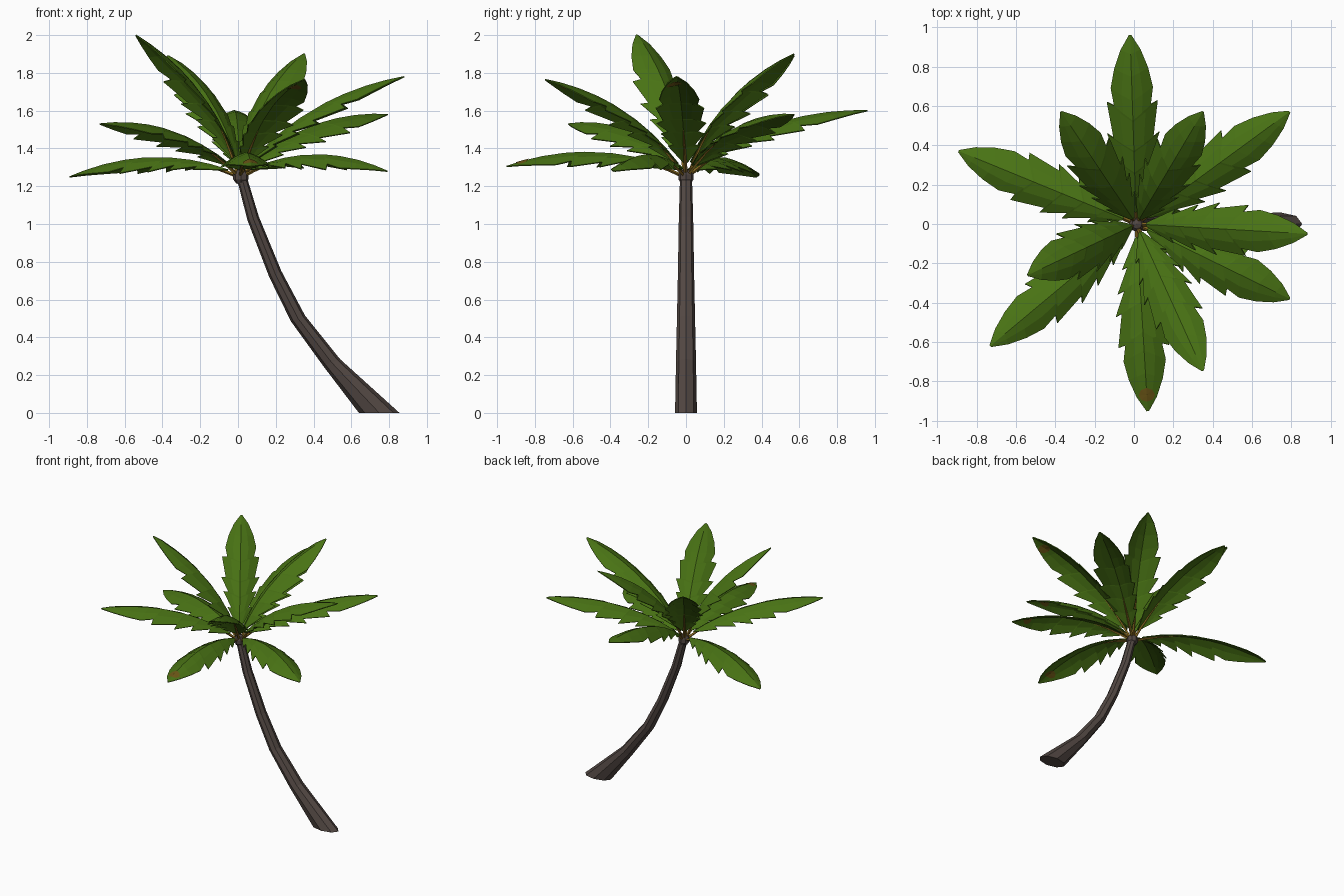
import bpy, bmesh, math
from mathutils import Vector

if "Cube" in bpy.data.objects:
    bpy.data.objects.remove(bpy.data.objects["Cube"])


def material(name, rgb):
    m = bpy.data.materials.new(name)
    m.diffuse_color = (*rgb, 1)
    m.use_nodes = True
    m.node_tree.nodes["Principled BSDF"].inputs["Base Color"].default_value = m.diffuse_color
    return m


GREEN = material("leaf green", (0.066, 0.17, 0.007))
BARK = material("bark brown", (0.085, 0.064, 0.056))
STALK = material("stalk ochre", (0.24, 0.14, 0.015))
SPOT = material("dry leaf brown", (0.15, 0.095, 0.008))


def make(name, verts, faces, mat):
    me = bpy.data.meshes.new(name)
    me.from_pydata([tuple(v) for v in verts], [], faces)
    me.materials.append(mat)
    ob = bpy.data.objects.new(name, me)
    bpy.context.collection.objects.link(ob)
    bm = bmesh.new()
    bm.from_mesh(me)
    bmesh.ops.recalc_face_normals(bm, faces=bm.faces)
    bm.to_mesh(me)
    bm.free()
    return ob


def tube(name, rings, mat):
    """Closed skin through a list of equal-sized rings."""
    n = len(rings[0])
    verts = [v for r in rings for v in r]
    faces = [(i * n + j, i * n + (j + 1) % n, (i + 1) * n + (j + 1) % n, (i + 1) * n + j)
             for i in range(len(rings) - 1) for j in range(n)]
    faces += [tuple(range(n))[::-1], tuple(range(len(verts) - n, len(verts)))]
    return make(name, verts, faces, mat)


# Trunk: slanted rings given by left edge, right edge (x, z) and half depth
SECTIONS = [((0.64, 0), (0.855, 0), 0.058), ((0.45, 0.25), (0.54, 0.285), 0.053),
            ((0.28, 0.485), (0.355, 0.515), 0.048), ((0.165, 0.72), (0.23, 0.75), 0.043),
            ((0.05, 1.02), (0.11, 1.04), 0.038), ((-0.005, 1.235), (0.048, 1.245), 0.032)]
rings = []
for (x0, z0), (x1, z1), hy in SECTIONS:
    ring = []
    for k in range(8):
        a = math.tau * k / 8
        f = 0.5 + 0.5 * math.cos(a)
        ring.append(Vector((x0 + (x1 - x0) * f, hy * math.sin(a), z0 + (z1 - z0) * f)))
    rings.append(ring)
tube("trunk", rings, BARK)

# Crown knob where the leaves join
bpy.ops.mesh.primitive_uv_sphere_add(segments=8, ring_count=5, radius=0.043, location=(0.015, 0, 1.25))
knob = bpy.context.object
knob.name = "crown_knob"
knob.data.materials.append(BARK)

ROOT = Vector((0.012, 0, 1.262))
# Blade rows: position on midrib, position on edge, half width (toothed outline)
ROWS = [(0.07, 0.08, 0.012), (0.17, 0.24, 0.085), (0.18, 0.23, 0.058), (0.29, 0.37, 0.115),
        (0.30, 0.355, 0.08), (0.41, 0.49, 0.132), (0.42, 0.475, 0.10), (0.57, 0.655, 0.128),
        (0.58, 0.645, 0.092), (0.68, 0.73, 0.106), (0.80, 0.83, 0.085), (0.91, 0.925, 0.05),
        (1.0, 1.0, 0.005)]


def leaf_surface(tip):
    """Arched, ridged leaf: function of length t, sideways u and lift."""
    d = Vector(tip) - ROOT
    length = d.length
    d.normalize()
    side = d.cross(Vector((0, 0, 1))).normalized()
    n = side.cross(d)

    def point(t, u, lift=0.0):
        drop = 0.25 * abs(u) + 2.5 * u * u
        return ROOT + d * length * t + side * u + n * (0.38 * t * (1 - t) - drop + lift)
    return point


def leaf(i, tip, spots):
    p = leaf_surface(tip)
    # blade
    verts = [p(ts + (te - ts) * abs(c), c * hw)
             for ts, te, hw in ROWS for c in (-1, -0.5, 0, 0.5, 1)]
    faces = [(r * 5 + c, r * 5 + c + 1, r * 5 + c + 6, r * 5 + c + 5)
             for r in range(len(ROWS) - 1) for c in range(4)]
    blade = make(f"leaf_{i}", verts, faces, GREEN)
    mod = blade.modifiers.new("thickness", "SOLIDIFY")
    mod.thickness = 0.006
    mod.offset = 0
    # stalk
    stalk = []
    for t, r in ((0.0, 0.011), (0.1, 0.009), (0.2, 0.006), (0.32, 0.002)):
        stalk.append([p(t, 0, -0.004 - r) + (p(t, 0.1) - p(t, -0.1)).normalized() * r * math.cos(a)
                      + (p(t, 0, 1) - p(t, 0)) * r * math.sin(a)
                      for a in (0, math.pi / 2, math.pi, 1.5 * math.pi)])
    tube(f"leaf_stalk_{i}", stalk, STALK)
    # dry spots
    for k, (t, u, lift) in enumerate(spots):
        ring = [p(t + 0.036 * math.sin(a), u + 0.042 * math.cos(a), lift)
                for a in (math.tau * j / 8 for j in range(8))]
        make(f"dry_spot_{i}_{k}", [p(t, u, lift)] + ring,
             [(0, j + 1, (j + 1) % 8 + 1) for j in range(8)], SPOT)


UNDER = -0.007
LEAVES = [
    # low tier
    ((0.07, -0.95, 1.305), [(0.915, 0.0, 0.006), (0.88, 0.0, UNDER)]),
    ((-0.89, 0.37, 1.25), []),
    ((0.79, -0.38, 1.28), [(0.87, 0.0, UNDER)]),
    # middle tier
    ((-0.02, 0.96, 1.6), []),
    ((-0.73, -0.62, 1.53), []),
    ((0.79, 0.57, 1.58), []),
    # high tier
    ((0.88, -0.05, 1.78), [(0.88, 0.02, UNDER)]),
    ((0.35, -0.745, 1.765), [(0.86, 0.0, UNDER)]),
    ((-0.54, -0.26, 2.0), []),
    ((0.35, 0.57, 1.9), []),
    ((-0.37, 0.57, 1.89), []),
]
for i, (tip, spots) in enumerate(LEAVES, 1):
    leaf(i, tip, spots)
